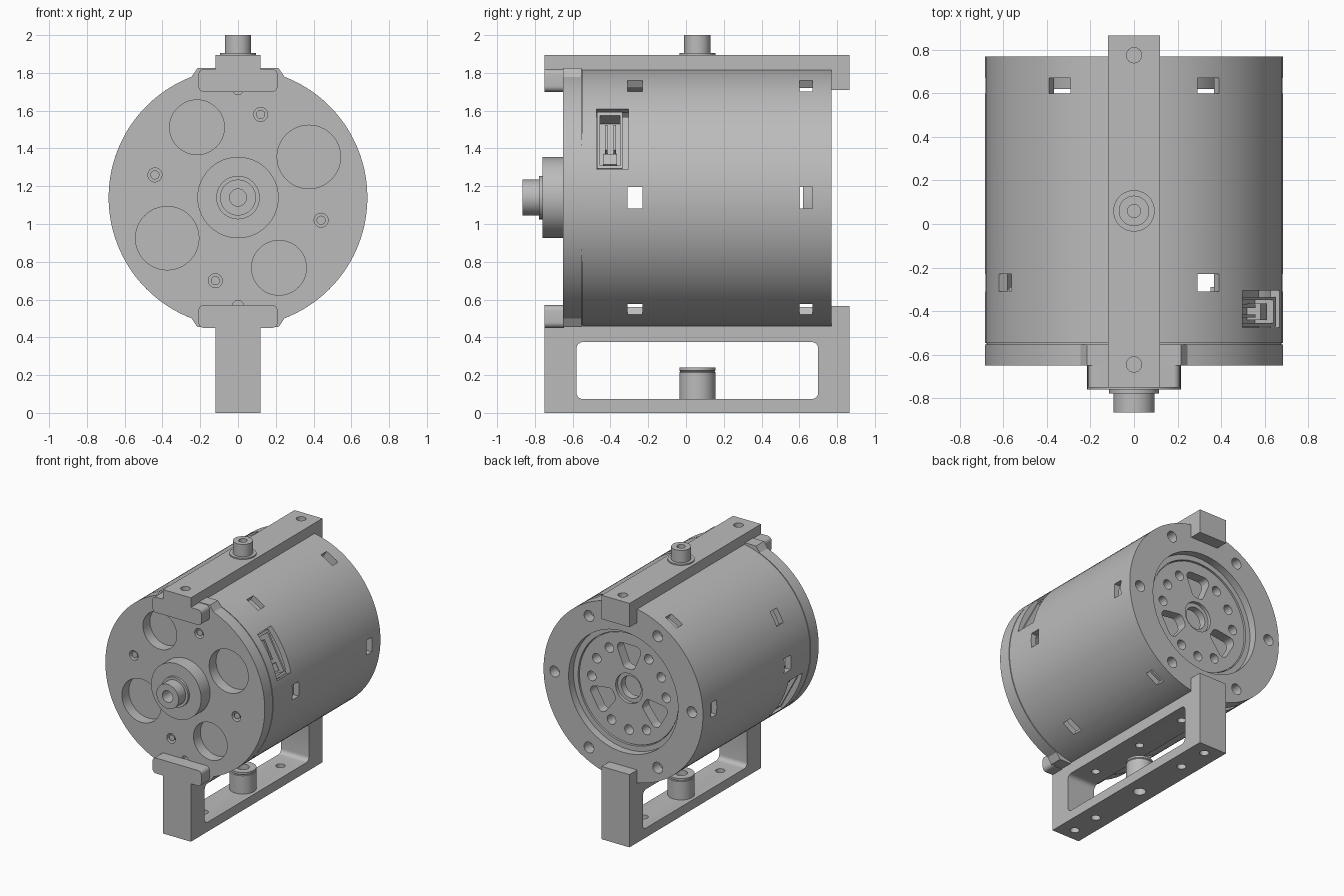
import bpy, bmesh
from math import sin, cos, pi, radians, atan2
from mathutils import Matrix, Vector

if "Cube" in bpy.data.objects:
    bpy.data.objects.remove(bpy.data.objects["Cube"])

CZ, R = 1.14, 0.685          # drum axis height and radius
SEG = 96
parts = []

metal = bpy.data.materials.new("satin grey metal")
metal.use_nodes = True
GREY = (0.5, 0.5, 0.5, 1)
metal.diffuse_color = GREY
metal.node_tree.nodes["Principled BSDF"].inputs["Base Color"].default_value = GREY


def finish(bm, name):
    bmesh.ops.recalc_face_normals(bm, faces=bm.faces)
    mesh = bpy.data.meshes.new(name)
    bm.to_mesh(mesh)
    bm.free()
    mesh.materials.append(metal)
    ob = bpy.data.objects.new(name, mesh)
    bpy.context.collection.objects.link(ob)
    parts.append(ob)
    return ob


def disc(u, v, r, n=32):
    return [(u + r * cos(2 * pi * i / n), v + r * sin(2 * pi * i / n)) for i in range(n)]


def rect(u0, u1, v0, v1):
    return [(u0, v0), (u1, v0), (u1, v1), (u0, v1)]


def rounded(centres, r, n=6):
    """Outline around counter-clockwise corner-arc centres."""
    pts = []
    for i, (x, y) in enumerate(centres):
        px, py = centres[i - 1]
        nx, ny = centres[(i + 1) % len(centres)]
        a0, a1 = atan2(px - x, y - py), atan2(x - nx, ny - y)
        if a1 < a0:
            a1 += 2 * pi
        for k in range(n + 1):
            a = a0 + (a1 - a0) * k / n
            pts.append((x + r * cos(a), y + r * sin(a)))
    return pts


def prism(bm, pts, axis, lo, hi, matrix=None):
    """Extrude a 2D outline along an axis."""
    place = {"x": lambda u, v, t: (t, u, v), "y": lambda u, v, t: (u, t, v),
             "z": lambda u, v, t: (u, v, t)}[axis]
    ends = []
    for t in (lo, hi):
        cos_ = [Vector(place(u, v, t)) for u, v in pts]
        ends.append([bm.verts.new(matrix @ c if matrix else c) for c in cos_])
    a, b = ends
    bm.faces.new(a)
    bm.faces.new(b[::-1])
    for i in range(len(a)):
        bm.faces.new((a[i - 1], b[i - 1], b[i], a[i]))


def lathe(name, profile, axis="y", y=0, closed=False, steps=SEG):
    """Spin a (radius, height) profile around the drum axis or a vertical one."""
    bm = bmesh.new()
    vs = [bm.verts.new((r, h, CZ) if axis == "y" else (r, y, h)) for r, h in profile]
    es = [bm.edges.new(p) for p in zip(vs, vs[1:])]
    if closed:
        es.append(bm.edges.new((vs[-1], vs[0])))
    cent, ax = ((0, 0, CZ), (0, 1, 0)) if axis == "y" else ((0, y, 0), (0, 0, 1))
    bmesh.ops.spin(bm, geom=vs + es, cent=cent, axis=ax, angle=2 * pi, steps=steps)
    bmesh.ops.remove_doubles(bm, verts=bm.verts, dist=0.0002)
    return finish(bm, name)


def cut(ob, bm):
    """Subtract the cutter mesh from an object and discard the cutter."""
    cutter = finish(bm, "cutter")
    parts.remove(cutter)
    cutter.hide_render = True
    mod = ob.modifiers.new("cut", "BOOLEAN")
    mod.operation, mod.solver, mod.object = "DIFFERENCE", "EXACT", cutter
    deps = bpy.context.evaluated_depsgraph_get()
    mesh = bpy.data.meshes.new_from_object(ob.evaluated_get(deps))
    ob.modifiers.clear()
    ob.data = mesh
    bpy.data.objects.remove(cutter)


def around(deg):
    """Place a part built beside +x at an angle around the drum axis."""
    return Matrix.Translation((0, 0, CZ)) @ Matrix.Rotation(-radians(deg), 4, "Y")


def polar(r, deg):
    return r * cos(radians(deg)), CZ + r * sin(radians(deg))


# Drum shell with rear flange, vent windows, socket openings and bolt holes
shell = lathe("drum_shell", [(R, -0.547), (R, 0.77), (0.47, 0.77), (0.47, 0.71), (0.43, 0.71),
                             (0.43, 0.675), (0.64, 0.675), (0.64, -0.547)], closed=True)
bm = bmesh.new()
for deg in range(0, 360, 60):
    prism(bm, rect(0.6, 0.67, -0.057, 0.057), "x", 0.55, 0.8, around(deg))
    prism(bm, disc(*polar(0.59, deg), 0.042, 24), "y", 0.69, 0.8)
for deg in (0, 60, -60, 150, 180, 240):
    prism(bm, rect(-0.31, -0.23, -0.057, 0.057), "x", 0.55, 0.8, around(deg))
for deg in (28, 208):
    prism(bm, rect(-0.475, -0.305, -0.18, 0.18), "x", 0.5, 0.8, around(deg))
cut(shell, bm)

# Inner core and the backing ring behind the front seam
lathe("motor_core", [(0, -0.22), (0.6, -0.22), (0.6, 0.58), (0, 0.58)])
lathe("seam_ring", [(0.62, -0.57), (0.678, -0.57), (0.678, -0.53), (0.62, -0.53)], closed=True)

# Rear rotor disc with bored hub, three slots and small holes
rotor = lathe("rotor_disc", [(0.085, 0.62), (0.425, 0.62), (0.425, 0.7), (0.115, 0.7),
                             (0.115, 0.675), (0.085, 0.675)], closed=True)
bm = bmesh.new()
for deg in (90, 210, 330):
    turn = around(deg)
    slot = rounded([(0.19, -0.015), (0.3, -0.06), (0.3, 0.06), (0.19, 0.015)], 0.04)
    prism(bm, slot, "y", 0.6, 0.75, turn)
    for off in (32, 60, 88):
        prism(bm, disc(*polar(0.32, deg + off), 0.037, 24), "y", 0.6, 0.75)
cut(rotor, bm)

# Front cap: round plate with flats for the brackets, pockets and screw holes
outline = []
for i in range(128):
    a = 2 * pi * (i + 0.5) / 128
    x, z = R * cos(a), R * sin(a)
    if abs(x) < 0.23:
        z = R if z > 0 else -R
    outline.append((x, CZ + z))
bm = bmesh.new()
prism(bm, outline, "y", -0.65, -0.553)
cap = finish(bm, "front_cap")
bm = bmesh.new()
for s in (1, -1):
    for x, z, r in ((-0.217, 0.372, 0.145), (0.375, 0.215, 0.168), (0.12, 0.44, 0.037),
                    (-0.44, 0.12, 0.037), (0, 0.575, 0.03)):
        prism(bm, disc(s * x, CZ + s * z, r, 48), "y", -0.7, -0.565)
cut(cap, bm)
for s in (1, -1):
    for x, z in ((0.12, 0.44), (-0.44, 0.12)):
        bm = bmesh.new()
        prism(bm, disc(s * x, CZ + s * z, 0.024, 24), "y", -0.64, -0.56)
        finish(bm, "cap_screw")

# Front hub and hollow shaft
lathe("front_hub", [(0.215, -0.64), (0.215, -0.76), (0.115, -0.76), (0.115, -0.778),
                    (0.095, -0.778), (0.095, -0.865), (0.045, -0.865), (0.045, -0.74), (0, -0.74)])

# Cable sockets: floor, frame, and contacts
for side, deg in (("left", 28), ("right", 208)):
    turn = around(deg)
    bm = bmesh.new()
    prism(bm, rect(-0.49, -0.29, -0.19, 0.19), "x", 0.5, 0.55, turn)
    for y0, y1, z0, z1 in ((-0.47, -0.455, -0.17, 0.17), (-0.35, -0.335, -0.17, 0.17),
                           (-0.455, -0.35, 0.15, 0.17), (-0.455, -0.35, -0.17, -0.15)):
        prism(bm, rect(y0, y1, z0, z1), "x", 0.54, 0.645, turn)
    prism(bm, rect(-0.44, -0.365, -0.13, -0.07), "x", 0.54, 0.62, turn)
    for y in (-0.43, -0.385):
        prism(bm, rect(y, y + 0.015, -0.04, 0.11), "x", 0.54, 0.61, turn)
    finish(bm, side + "_cable_socket")

# Top bracket rail with rear hook
Y0, Y1, W = -0.75, 0.865, 0.12
bm = bmesh.new()
prism(bm, [(Y0, 1.895), (Y0, 1.815), (0.77, 1.815), (0.77, 1.71), (Y1, 1.71), (Y1, 1.895)],
      "x", -W, W)
rail = finish(bm, "top_bracket")
bm = bmesh.new()
for y in (-0.645, 0.775):
    prism(bm, disc(0, y, 0.035), "z", 1.84, 2)
cut(rail, bm)

# Bottom bracket frame with open window, rear hook and mounting holes
bm = bmesh.new()
prism(bm, [(Y0, 0), (Y1, 0), (Y1, 0.565), (0.77, 0.565), (0.77, 0.46), (Y0, 0.46)], "x", -W, W)
frame = finish(bm, "bottom_bracket")
bm = bmesh.new()
prism(bm, rounded(rect(-0.545, 0.665, 0.108, 0.34), 0.035), "x", -0.3, 0.3)
cut(frame, bm)
bm = bmesh.new()
for y, r in ((-0.65, 0.033), (-0.42, 0.033), (0.06, 0.045), (0.52, 0.033), (0.77, 0.033)):
    prism(bm, disc(0, y, r), "z", -0.1, 0.09)
    if abs(y) < 0.6:
        prism(bm, disc(0, y, 0.03), "z", 0.35, 0.43)
cut(frame, bm)

# Rounded front clamps at both brackets
for name, z in (("top_clamp", 1.76), ("bottom_clamp", 0.51)):
    bm = bmesh.new()
    prism(bm, rounded(rect(-0.18, 0.18, z - 0.03, z + 0.03), 0.03), "y", Y0, -0.645)
    finish(bm, name)

# Top and bottom studs
lathe("top_stud", [(0.095, 1.89), (0.095, 1.905), (0.07, 1.905), (0.07, 2), (0.03, 2),
                   (0.03, 1.92), (0, 1.92)], "z", 0.06, steps=48)
lathe("bottom_stud", [(0.045, 0.05), (0.095, 0.05), (0.095, 0.215), (0.09, 0.22), (0.095, 0.225),
                      (0.095, 0.24), (0.045, 0.24)], "z", 0.06, closed=True, steps=48)

# Smooth the round surfaces, keep edges sharp
bpy.ops.object.select_all(action="DESELECT")
for ob in parts:
    ob.select_set(True)
bpy.context.view_layer.objects.active = parts[0]
bpy.ops.object.shade_smooth_by_angle(angle=radians(30))
